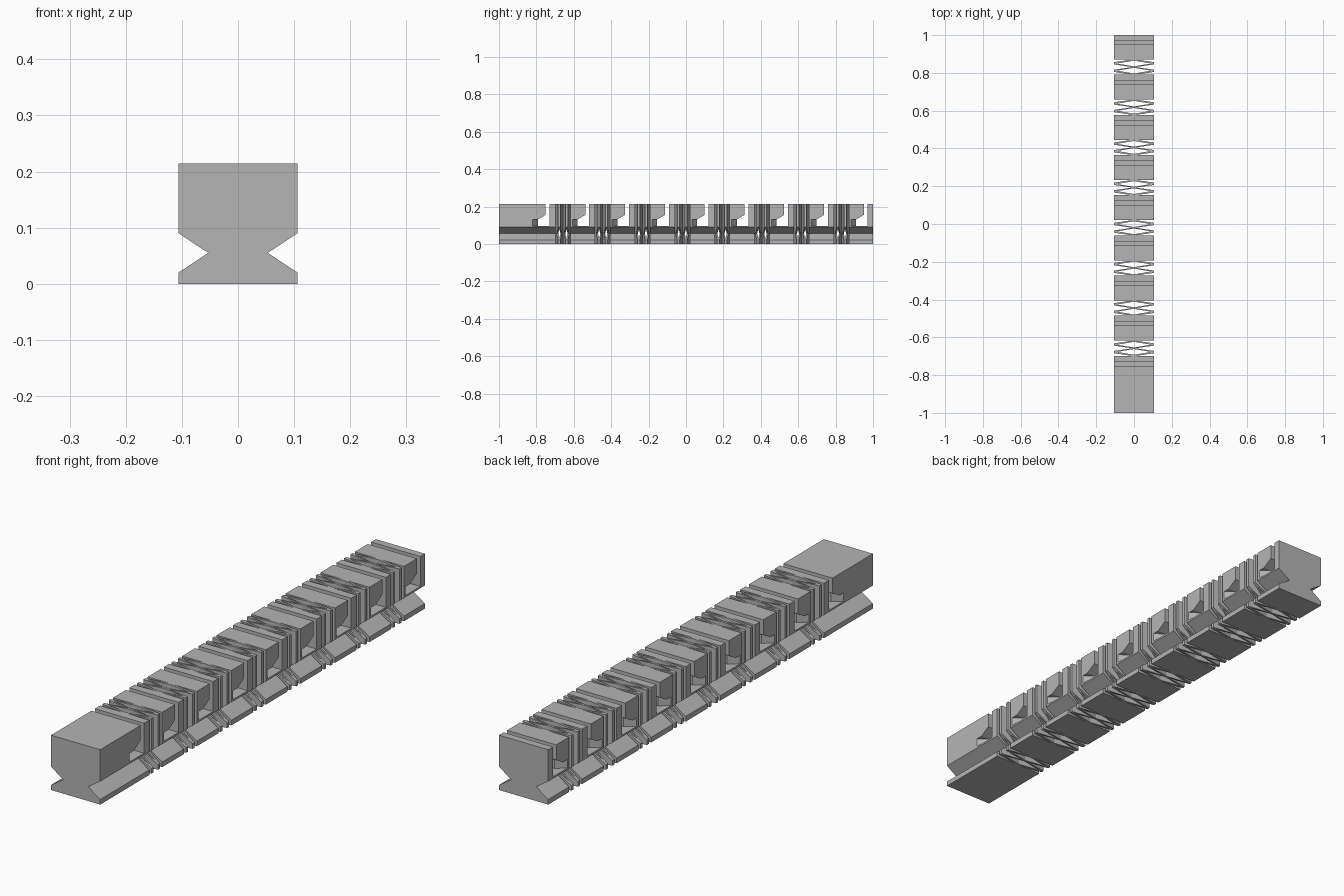
import bpy
import bmesh

cube = bpy.data.objects.get("Cube")
if cube:
    bpy.data.objects.remove(cube, do_unlink=True)

W, H = 0.106, 0.214          # half width and height of the bar
PITCH, FIRST = 0.2127, -0.658  # hinge spacing and first hinge position
HALF = 0.04                  # half length of a hinge

grey = bpy.data.materials.new("plain grey")
grey.use_nodes = True
colour = (0.46, 0.46, 0.46, 1)
grey.diffuse_color = colour
grey.node_tree.nodes["Principled BSDF"].inputs["Base Color"].default_value = colour


def prism(bm, outline, place, low, high):
    """Closed prism from a 2D outline; place maps (a, b, depth) to xyz."""
    ends = [[bm.verts.new(place(a, b, d)) for a, b in outline] for d in (low, high)]
    bm.faces.new(ends[0])
    bm.faces.new(ends[1][::-1])
    for i in range(len(outline)):
        j = (i + 1) % len(outline)
        bm.faces.new((ends[0][j], ends[0][i], ends[1][i], ends[1][j]))


def make(name, bm):
    bmesh.ops.recalc_face_normals(bm, faces=bm.faces)
    mesh = bpy.data.meshes.new(name)
    bm.to_mesh(mesh)
    bm.free()
    mesh.materials.append(grey)
    obj = bpy.data.objects.new(name, mesh)
    bpy.context.collection.objects.link(obj)
    return obj


def along_x(y, z, x):
    return (x, y, z)


def along_y(x, z, y):
    return (x, y, z)


def along_z(x, y, z):
    return (x, y, z)


# Bar with a V groove along each side
half = [(W, 0), (W, 0.02), (0.053, 0.055), (W, 0.09), (W, H)]
bm = bmesh.new()
prism(bm, half + [(-x, z) for x, z in reversed(half)], along_y, -1, 1)
bar = make("segmented_bar", bm)

# Bellows hinges: two diamond holes and side notches leave thin zigzag leaves
bm = bmesh.new()
for k in range(8):
    c = FIRST + k * PITCH
    for s in (-1, 1):
        hole = [(0, s * 0.004), (0.09, s * 0.019), (0, s * 0.034), (-0.09, s * 0.019)]
        prism(bm, [(x, c + y) for x, y in hole], along_z, -0.05, 0.3)
        middle = [(s * 0.01, 0), (s * 0.12, 0.016), (s * 0.12, -0.016)]
        prism(bm, [(x, c + y) for x, y in middle], along_z, -0.05, 0.3)
        for e in (-1, 1):
            outer = [(s * 0.012, e * HALF), (s * 0.12, e * HALF), (s * 0.12, e * 0.024)]
            prism(bm, [(x, c + y) for x, y in outer], along_z, -0.05, 0.3)
hinges = make("hinge_cutter", bm)

# Cross slots: narrow at the top, undercut below
bm = bmesh.new()
flares = bmesh.new()
slot = [(-0.072, 0.097), (-0.072, 0.3), (-0.093, 0.3), (-0.093, 0.155),
        (-0.134, 0.131), (-0.134, 0.097)]
for k in range(9):
    c = FIRST + k * PITCH
    prism(bm, [(c + y, z) for y, z in slot], along_x, -0.2, 0.2)
    # Flared mouth of the undercut at both sides
    for s in (-1, 1):
        mouth = [(s * 0.07, -0.134), (s * W, -0.162), (s * 0.12, -0.162),
                 (s * 0.12, -0.12), (s * 0.07, -0.12)]
        prism(flares, [(x, c + y) for x, y in mouth], along_z, 0.097, 0.131)
slots = make("slot_cutter", bm)
mouths = make("mouth_cutter", flares)

# Apply the cuts and discard the cutters
cutters = (hinges, slots, mouths)
for cutter in cutters:
    cutter.hide_render = True
    mod = bar.modifiers.new(cutter.name, "BOOLEAN")
    mod.operation = "DIFFERENCE"
    mod.solver = "EXACT"
    mod.object = cutter
bpy.context.view_layer.update()
graph = bpy.context.evaluated_depsgraph_get()
cut_mesh = bpy.data.meshes.new_from_object(bar.evaluated_get(graph))
bar.modifiers.clear()
bar.data = cut_mesh
for cutter in cutters:
    bpy.data.objects.remove(cutter, do_unlink=True)
